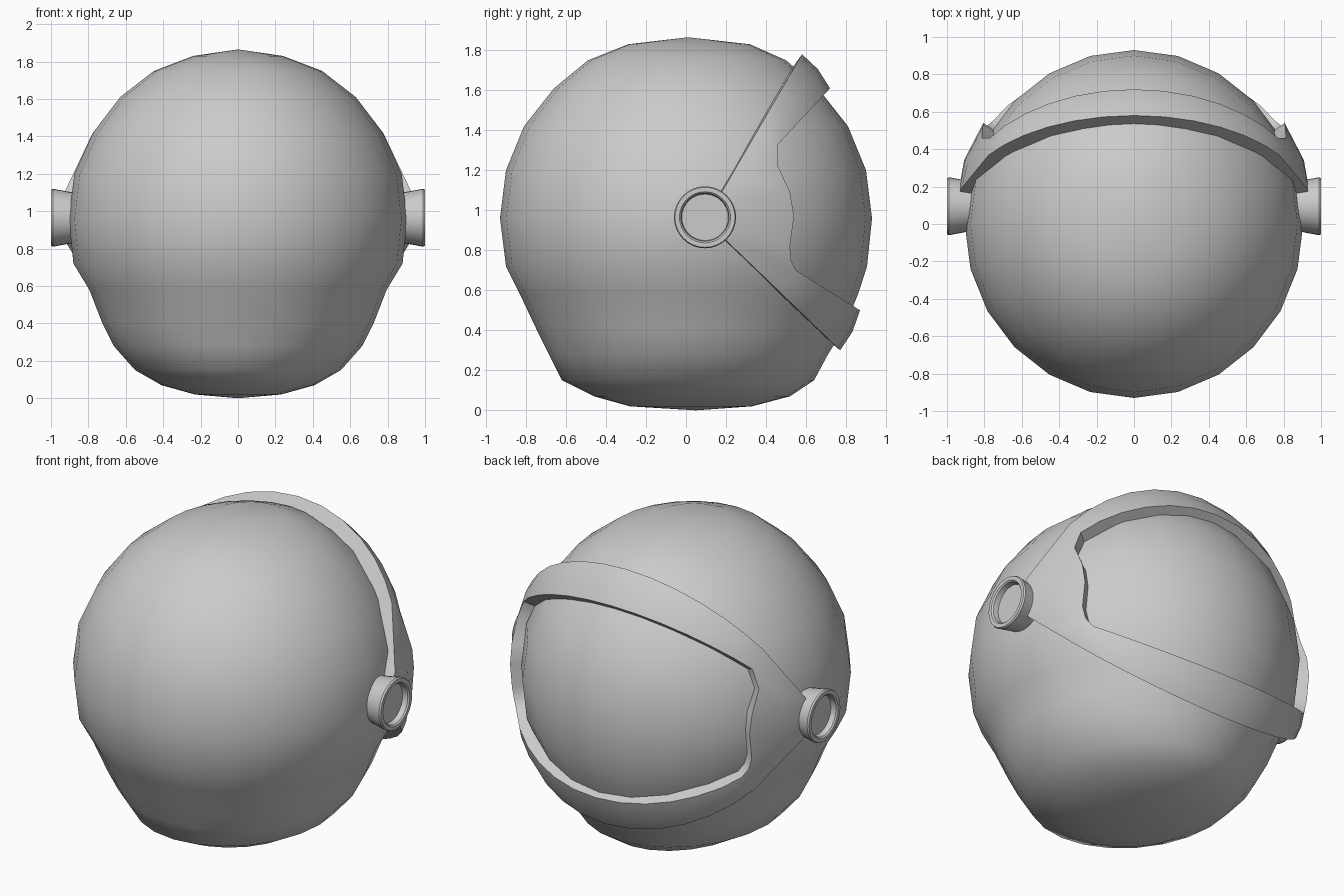
import bpy, bmesh, math
from mathutils import Vector

if "Cube" in bpy.data.objects:
    bpy.data.objects.remove(bpy.data.objects["Cube"])

CZ = 0.96  # height of the sphere centre


def make_object(name, bm, angle):
    bmesh.ops.recalc_face_normals(bm, faces=bm.faces)
    mesh = bpy.data.meshes.new(name)
    bm.to_mesh(mesh)
    bm.free()
    ob = bpy.data.objects.new(name, mesh)
    bpy.context.collection.objects.link(ob)
    bpy.ops.object.select_all(action='DESELECT')
    bpy.context.view_layer.objects.active = ob
    ob.select_set(True)
    bpy.ops.object.shade_smooth_by_angle(angle=math.radians(angle))
    return ob


def bridge(bm, a, b):
    n = len(a)
    for i in range(n):
        bm.faces.new((a[i], a[(i + 1) % n], b[(i + 1) % n], b[i]))


def fan(bm, ring, tip):
    for i in range(len(ring)):
        bm.faces.new((ring[i], ring[(i + 1) % len(ring)], tip))


# Helmet shell: stacked rings of (z, front y, back y, half width)
rows = [(1.83, -.29, .32, .24), (1.75, -.49, .50, .45), (1.61, -.66, .66, .63),
        (1.42, -.81, .81, .775), (1.20, -.90, .90, .875), (.96, -.93, .93, .905),
        (.72, -.90, .905, .88), (.58, -.83, .86, .795), (.40, -.745, .785, .725),
        (.28, -.685, .71, .665), (.15, -.62, .64, .55), (.07, -.46, .52, .41),
        (.02, -.28, .33, .23)]
SEG = 24
bm = bmesh.new()
rings = []
for z, yf, yb, xh in rows:
    ring = []
    for i in range(SEG):
        a = 2 * math.pi * i / SEG
        s = math.sin(a)
        ring.append(bm.verts.new((xh * math.cos(a), (yb if s > 0 else -yf) * s, z)))
    rings.append(ring)
for a, b in zip(rings, rings[1:]):
    bridge(bm, a, b)
fan(bm, rings[0], bm.verts.new((0, 0.01, 1.865)))
fan(bm, rings[-1], bm.verts.new((0, 0.05, 0)))
make_object("helmet_shell", bm, 60)


# Visor frame: band around the face opening, laid on a slightly larger sphere
def on_sphere(y, z, r):
    return Vector((math.sqrt(max(0, r * r - y * y - (z - CZ) ** 2)), y, z - CZ))


def arc(corner, end, n):
    """Points from the centre line (x = 0) out to a corner, in side view."""
    rc = 0.975
    re = math.hypot(end[0], end[1] - CZ)
    pts = []
    for i in range(n):
        t = math.cos(i / n * math.pi / 2)
        y, z = (corner[k] + (end[k] - corner[k]) * t for k in (0, 1))
        pts.append(on_sphere(y, z, math.sqrt(rc * rc + (re * re - rc * rc) * t)))
    pts[0].x = 0
    return pts


N = 6
upper = list(zip(arc((.37, 1.42), (.58, 1.78), N), arc((.46, 1.33), (.72, 1.61), N)))
lower = list(zip(arc((.46, .60), (.77, .30), N), arc((.55, .70), (.87, .50), N)))
side = [((.37, 1.42), (.46, 1.33)), ((.19, 1.11), (.46, 1.22)), ((.14, 1.03), (.52, 1.09)),
        ((.12, .96), (.54, .97)), ((.14, .91), (.52, .82)), ((.21, .84), (.525, .75)),
        ((.46, .60), (.55, .70))]
side = [(on_sphere(*o, .955 if o[0] < .3 else .975), on_sphere(*i, .97)) for o, i in side]
half = upper + side + lower[::-1]

flip = lambda v: Vector((-v.x, v.y, v.z))
loop = half + [(flip(o), flip(i)) for o, i in half[-2:0:-1]]
bm = bmesh.new()
sections = []
for o, i in loop:
    mid = (o + i).normalized() * ((o.length + i.length) / 2 + 0.008)
    pts = (o, mid, i, i * 0.91, o * 0.91)
    sections.append([bm.verts.new(p + Vector((0, 0, CZ))) for p in pts])
for k in range(len(sections)):
    bridge(bm, sections[k - 1], sections[k])
make_object("visor_frame", bm, 40)

# Round side pivots with a raised rim: profile of (x, radius)
profile = [(.84, .13), (.90, .138), (.99, .155), (1.0, .15), (1.0, .128), (.992, .12), (.96, .116)]
for sgn, name in ((1, "right_pivot"), (-1, "left_pivot")):
    bm = bmesh.new()
    rings = []
    for x, r in profile:
        rings.append([bm.verts.new((sgn * x, .095 + r * math.cos(a), .965 + r * math.sin(a)))
                      for a in (2 * math.pi * i / 32 for i in range(32))])
    for a, b in zip(rings, rings[1:]):
        bridge(bm, a, b)
    bm.faces.new(rings[0])
    bm.faces.new(rings[-1])
    make_object(name, bm, 30)
